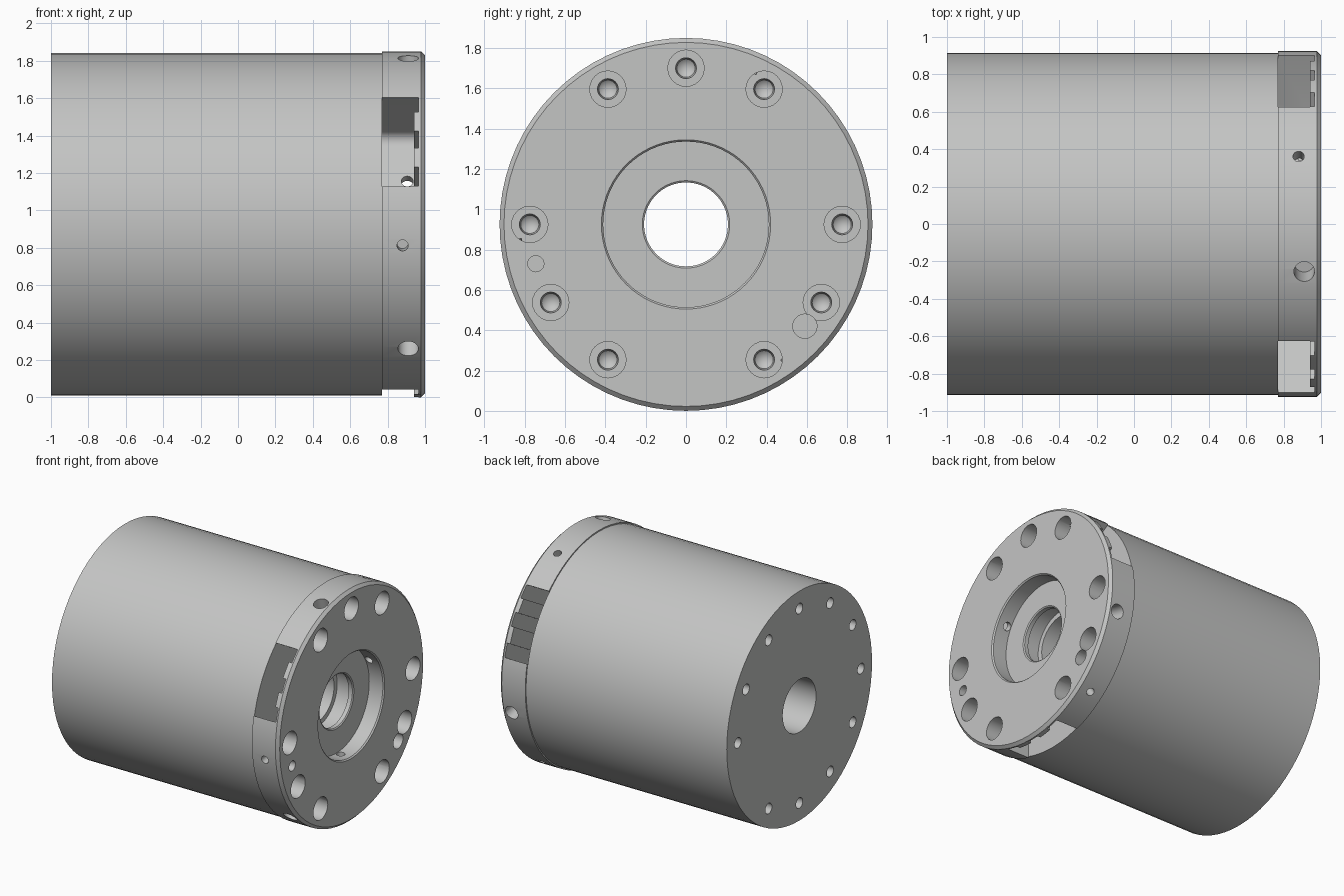
import bpy, bmesh, math
from mathutils import Matrix, Vector

if "Cube" in bpy.data.objects:
    bpy.data.objects.remove(bpy.data.objects["Cube"], do_unlink=True)

CZ = 0.925      # height of the main axis
SEAM = 0.77     # where housing and flange meet
GREY = (0.55, 0.555, 0.55, 1)

grey = bpy.data.materials.new("machined grey")
grey.diffuse_color = GREY
grey.use_nodes = True
bsdf = grey.node_tree.nodes["Principled BSDF"]
bsdf.inputs["Base Color"].default_value = GREY
bsdf.inputs["Roughness"].default_value = 0.5


def lathe(bm, profile, segs, matrix):
    """Spin a closed (x, radius) outline around the local x axis."""
    rings = []
    for i in range(segs):
        a = 2 * math.pi * i / segs
        rings.append([bm.verts.new(matrix @ Vector((x, r * math.cos(a), r * math.sin(a))))
                      for x, r in profile])
    n = len(profile)
    new = []
    for i in range(segs):
        p, q = rings[i], rings[(i + 1) % segs]
        for j in range(n):
            k = (j + 1) % n
            if profile[j][1] == 0 and profile[k][1] == 0:
                continue
            new.append(bm.faces.new((p[j], p[k], q[k], q[j])))
    bmesh.ops.remove_doubles(bm, verts=[v for r in rings for v in r], dist=1e-5)


def box(bm, lo, hi, matrix, round_floor=0):
    """Box in local axes; optionally round its low-x edges that run along z."""
    size = [h - l for l, h in zip(lo, hi)]
    mid = [(h + l) / 2 for l, h in zip(lo, hi)]
    verts = bmesh.ops.create_cube(bm, size=1, matrix=Matrix.Translation(mid) @ Matrix.Diagonal((*size, 1)))["verts"]
    if round_floor:
        edges = [e for e in {e for v in verts for e in v.link_edges}
                 if all(abs(v.co.x - lo[0]) < 1e-4 for v in e.verts)
                 and abs(e.verts[0].co.z - e.verts[1].co.z) > 1e-4]
        old = set(bm.verts) - set(verts)
        bmesh.ops.bevel(bm, geom=edges, offset=round_floor, segments=6,
                        profile=0.5, affect='EDGES')
        verts = [v for v in bm.verts if v not in old]
    bmesh.ops.transform(bm, matrix=matrix, verts=verts)


def finish(name, bm):
    bmesh.ops.recalc_face_normals(bm, faces=bm.faces)
    me = bpy.data.meshes.new(name)
    bm.to_mesh(me)
    bm.free()
    me.materials.append(grey)
    ob = bpy.data.objects.new(name, me)
    bpy.context.scene.collection.objects.link(ob)
    return ob


def cut(ob, fill):
    """Subtract the shapes that fill() draws."""
    bm = bmesh.new()
    fill(bm)
    cutter = finish("cutter", bm)
    cutter.hide_render = True
    mod = ob.modifiers.new("cut", 'BOOLEAN')
    mod.operation, mod.solver, mod.object = 'DIFFERENCE', 'EXACT', cutter
    deps = bpy.context.evaluated_depsgraph_get()
    me = bpy.data.meshes.new_from_object(ob.evaluated_get(deps))
    ob.modifiers.clear()
    ob.data = me
    bpy.data.objects.remove(cutter, do_unlink=True)


def smooth(ob):
    bpy.ops.object.select_all(action='DESELECT')
    ob.select_set(True)
    bpy.context.view_layer.objects.active = ob
    bpy.ops.object.shade_smooth_by_angle(angle=math.radians(30))


def axial(y, z):
    return Matrix.Translation((0, y, CZ + z))


def polar(deg, r=0.775):
    a = math.radians(deg)
    return axial(r * math.cos(a), r * math.sin(a))


def radial(deg, x=0):
    """Local x points outward, y around, z along the main axis."""
    c, s = math.cos(math.radians(deg)), math.sin(math.radians(deg))
    return Matrix(((0, 0, 1, x), (c, -s, 0, 0), (s, c, 0, CZ), (0, 0, 0, 1)))


def hole(bm, x0, x1, r, matrix, segs=24):
    lathe(bm, [(x0, 0), (x0, r), (x1, r), (x1, 0)], segs, matrix)


# Main housing: long tube with a bore
bm = bmesh.new()
lathe(bm, [(-1, 0.21), (-1, 0.915), (SEAM, 0.915), (SEAM, 0.25), (0.70, 0.25), (0.70, 0.21)],
      72, axial(0, 0))
housing = finish("housing", bm)


# Ring of blind holes in the rear face, one position left out
def rear_holes(bm):
    for deg in range(0, 330, 30):
        hole(bm, -1.05, -0.85, 0.042, polar(deg))


cut(housing, rear_holes)
smooth(housing)

# Flange: chamfered rim, wide recess, narrow lip
bm = bmesh.new()
lathe(bm, [(SEAM, 0.25), (SEAM, 0.925), (0.978, 0.925), (1, 0.903), (1, 0.42), (0.99, 0.411),
           (0.87, 0.411), (0.87, 0.217), (0.863, 0.208), (0.83, 0.208), (0.83, 0.25)],
      72, axial(0, 0))
flange = finish("flange", bm)

POCKETS = (30, 150, 270)


# Three deep pockets in the flange edge
def pockets(bm):
    for deg in POCKETS:
        box(bm, (0.46, -0.275, 0.70), (1.05, 0.275, 0.94), radial(deg), 0.06)


# Slots in each pocket's end wall, leaving two tabs
def pocket_slots(bm):
    for deg in POCKETS:
        for t0, t1 in ((-0.274, -0.17), (-0.045, 0.06), (0.17, 0.274)):
            box(bm, (0.53, t0, 0.92), (1.05, t1, 0.966), radial(deg))


# Stepped screw holes and a small pin hole
def screw_holes(bm):
    for deg in (0, 60, 90, 120, 180, 210, 240, 300, 330):
        lathe(bm, [(1.05, 0), (1.05, 0.09), (0.88, 0.09), (0.88, 0.052),
                   (0.83, 0.045), (0.79, 0)], 24, polar(deg))
    hole(bm, 0.88, 1.05, 0.04, axial(-0.745, -0.195))


def side_hole(bm):
    hole(bm, 0.85, 1.05, 0.06, axial(0.59, -0.505))


# Radial holes: large and small ones in the rim, small ones through pocket floors
def rim_holes(bm):
    for k in range(3):
        hole(bm, 0.74, 1.05, 0.055, radial(106 + 120 * k, 0.91))
        hole(bm, 0.82, 1.05, 0.03, radial(67 + 120 * k, 0.88))
        hole(bm, 0.36, 0.55, 0.032, radial(POCKETS[k], 0.905))


for shape in (pockets, pocket_slots, screw_holes, side_hole, rim_holes):
    cut(flange, shape)
smooth(flange)
